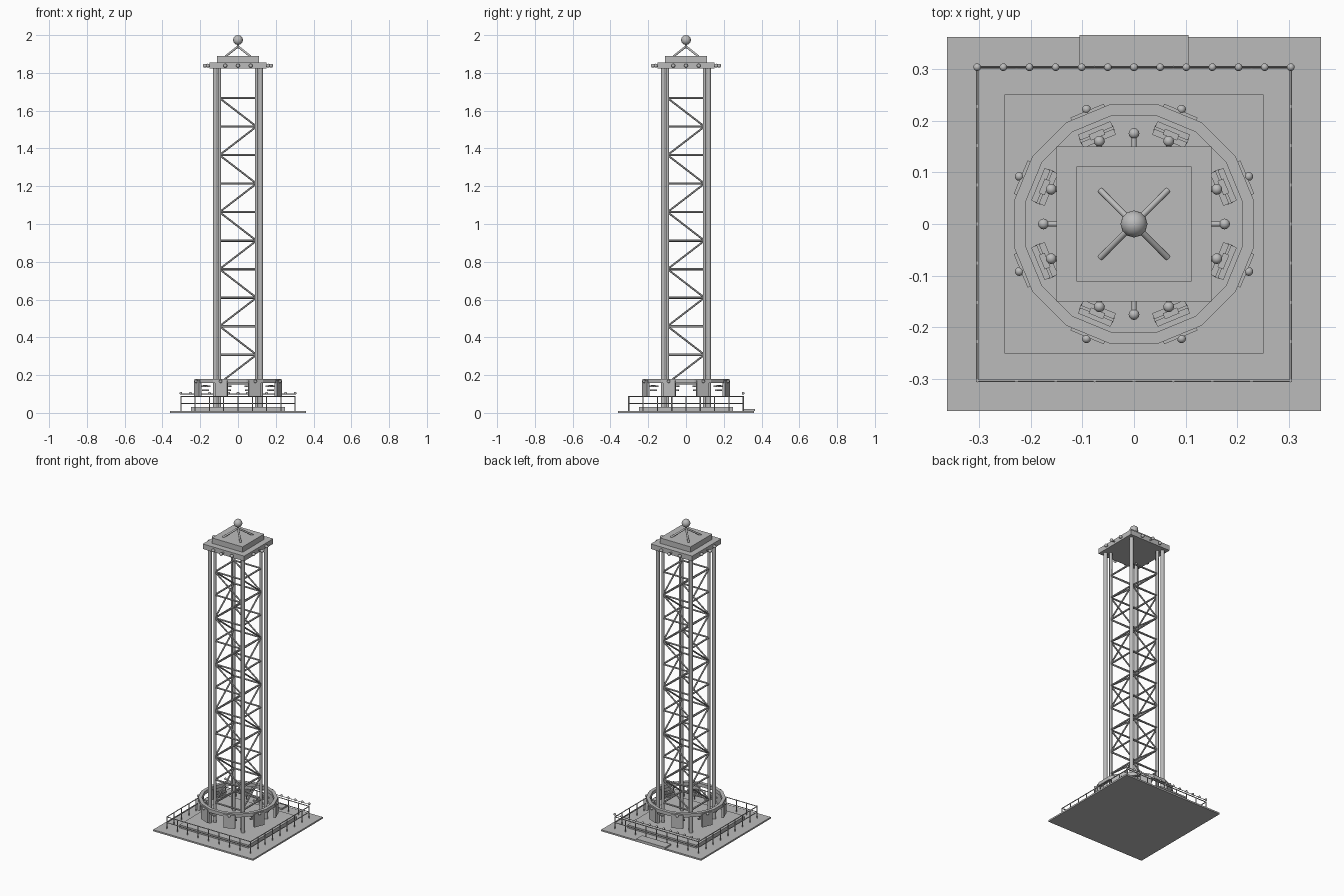
import bpy, math
from mathutils import Vector, Matrix

cube = bpy.data.objects.get("Cube")
if cube:
    bpy.data.objects.remove(cube)

grey = bpy.data.materials.new("steel_grey")
grey.use_nodes = True
colour = (0.5, 0.5, 0.5, 1)
grey.diffuse_color = colour
grey.node_tree.nodes["Principled BSDF"].inputs["Base Color"].default_value = colour


def finish(name):
    ob = bpy.context.object
    ob.name = name
    ob.data.materials.append(grey)
    return ob


def box(name, x, y, z0, z1, sx, sy, turn=0):
    bpy.ops.mesh.primitive_cube_add(size=1, location=(x, y, (z0 + z1) / 2), rotation=(0, 0, turn))
    bpy.context.object.scale = (sx, sy, z1 - z0)
    return finish(name)


def rod(name, a, b, r, sides=8):
    a, b = Vector(a), Vector(b)
    bpy.ops.mesh.primitive_cylinder_add(vertices=sides, radius=r, depth=(b - a).length, location=(a + b) / 2)
    bpy.context.object.rotation_euler = (b - a).to_track_quat('Z', 'Y').to_euler()
    if sides > 4:
        bpy.ops.object.shade_smooth_by_angle(angle=math.radians(50))
    return finish(name)


def ball(name, p, r):
    bpy.ops.mesh.primitive_uv_sphere_add(segments=12, ring_count=8, radius=r, location=p)
    bpy.ops.object.shade_smooth()
    return finish(name)


def spin(p, i):
    return Matrix.Rotation(i * math.pi / 2, 3, 'Z') @ Vector(p)


# Ground slab, raised platform and entrance step
box("ground_slab", 0, 0, 0, 0.01, 0.722, 0.722)
box("platform", 0, 0, 0.01, 0.03, 0.5, 0.5)
box("entrance_step", 0, 0.335, 0.01, 0.02, 0.21, 0.06)

# Perimeter fence
F = 0.303
POSTS = 8
for side in range(4):
    for z in (0.05, 0.087):
        rod("fence_rail", spin((-F, -F, z), side), spin((F, -F, z), side), 0.003, 6)
    for i in range(POSTS):
        x = -F + 2 * F * i / POSTS
        rod("fence_post", spin((x, -F, 0.01), side), spin((x, -F, 0.09), side), 0.003, 6)

# String of lamps along the back fence
rod("lamp_wire", (-F, F, 0.1), (F, F, 0.1), 0.002, 6)
for i in range(13):
    ball("fence_lamp", (-F + 2 * F * i / 12, F, 0.104), 0.0075)

# Tower legs, guide rails and lattice bracing
LEG = 0.098
levels = [0.157 + 0.151 * k for k in range(11)]
for side in range(4):
    rod("tower_leg", spin((LEG, LEG, 0.03), side), spin((LEG, LEG, 1.825), side), 0.009)
    rod("guide_rail", spin((0.12, 0.12, 0.03), side), spin((0.12, 0.12, 1.825), side), 0.0125, 10)


def face_point(axis, s, u, z):
    return (u, s * LEG, z) if axis == 0 else (s * LEG, u, z)


for axis in (0, 1):
    for s in (-1, 1):
        for k, z in enumerate(levels):
            u = -LEG if k % 2 == 0 else LEG
            rod("cross_beam", face_point(axis, s, -LEG, z), face_point(axis, s, LEG, z), 0.006, 6)
            if k < len(levels) - 1:
                rod("diagonal_brace", face_point(axis, s, u, z), face_point(axis, s, -u, levels[k + 1]), 0.005, 6)

# Sixteen-sided gondola ring made from a square section
SIDES = 16
verts, faces = [], []
for i in range(SIDES):
    a = (i + 0.5) * math.tau / SIDES
    for r, z in ((0.236, 0.158), (0.236, 0.18), (0.214, 0.18), (0.214, 0.158)):
        verts.append((r * math.cos(a), r * math.sin(a), z))
    for j in range(4):
        n, m = (i + 1) % SIDES * 4, (j + 1) % 4
        faces.append((i * 4 + j, n + j, n + m, i * 4 + m))
mesh = bpy.data.meshes.new("gondola_ring")
mesh.from_pydata(verts, [], faces)
mesh.materials.append(grey)
ring = bpy.data.objects.new("gondola_ring", mesh)
bpy.context.collection.objects.link(ring)

# Seats on the ring: outer panel, inner slats and a lamp
for i in range(8):
    a = (i + 0.5) * math.tau / 8
    c, s = math.cos(a), math.sin(a)
    box("seat_panel", 0.23 * c, 0.23 * s, 0.085, 0.172, 0.014, 0.07, a)
    for r, z, w in ((0.179, 0.14, 0.068), (0.195, 0.14, 0.068), (0.187, 0.12, 0.07), (0.187, 0.143, 0.03)):
        box("seat_slat", r * c, r * s, z - 0.004, z + 0.004, 0.012, w, a)
    ball("ring_lamp", (0.24 * c, 0.24 * s, 0.167), 0.0085)

# Crown slabs with lamps on short arms
box("crown_slab", 0, 0, 1.822, 1.855, 0.3, 0.3)
box("crown_step", 0, 0, 1.855, 1.89, 0.222, 0.222)
for side in range(4):
    for x, y in ((-0.067, 0.16), (0, 0.175), (0.067, 0.16)):
        rod("crown_lamp_arm", spin((x, 0.14, 1.838), side), spin((x, y, 1.838), side), 0.005)
        ball("crown_lamp", spin((x, y, 1.838), side), 0.0105)

# Finial struts and ball
for side in range(4):
    rod("finial_strut", spin((0.065, 0.065, 1.888), side), (0, 0, 1.94), 0.006)
rod("finial_neck", (0, 0, 1.93), (0, 0, 1.96), 0.006)
ball("finial_ball", (0, 0, 1.974), 0.026)
